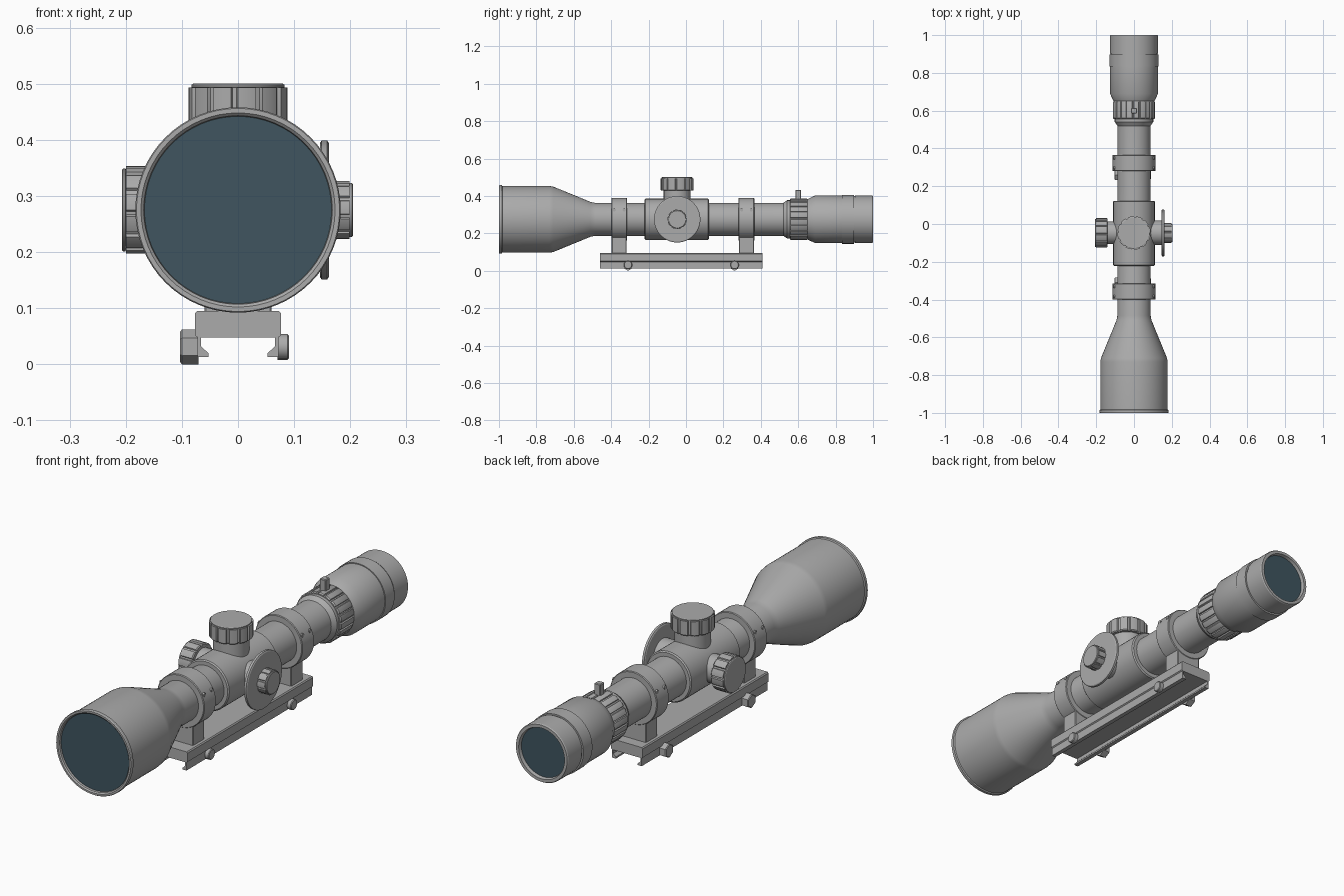
import bpy, bmesh, math
from mathutils import Matrix, Vector

cube = bpy.data.objects.get("Cube")
if cube:
    bpy.data.objects.remove(cube, do_unlink=True)

AXIS_Z = 0.275      # height of the optical axis
TURRET_Y = -0.047   # station of the adjustment knobs
RING_Y = (-0.357, 0.323)
BOLT_Y = (-0.31, 0.26)


def material(name, rgb):
    m = bpy.data.materials.new(name)
    m.use_nodes = True
    color = (*rgb, 1)
    m.diffuse_color = color
    m.node_tree.nodes["Principled BSDF"].inputs["Base Color"].default_value = color
    return m


GREY = material("grey metal", (0.41, 0.41, 0.41))
GLASS = material("dark teal glass", (0.05, 0.09, 0.115))


def finish(name, bm, mat, angle=30):
    bmesh.ops.recalc_face_normals(bm, faces=bm.faces)
    mesh = bpy.data.meshes.new(name)
    bm.to_mesh(mesh)
    bm.free()
    mesh.materials.append(mat)
    ob = bpy.data.objects.new(name, mesh)
    bpy.context.collection.objects.link(ob)
    bpy.ops.object.select_all(action='DESELECT')
    ob.select_set(True)
    bpy.context.view_layer.objects.active = ob
    bpy.ops.object.shade_smooth_by_angle(angle=math.radians(angle))
    return ob


def circle(sides):
    return [(2 * math.pi * i / sides, 1.0) for i in range(sides)]


def flutes(count, depth=0.93):
    """Outline of wide ridges parted by narrow grooves."""
    step = 2 * math.pi / count
    shape = ((0.0, 1.0), (0.36, 1.01), (0.72, 1.0), (0.78, depth), (0.94, depth))
    return [((i + f) * step, r) for i in range(count) for f, r in shape]


def lathe(name, profile, direction, origin, outline=None, mat=GREY, capped=True):
    """Sweep (distance, radius) pairs around a line through origin."""
    outline = outline or circle(48)
    bm = bmesh.new()
    turn = Vector((0, 0, 1)).rotation_difference(Vector(direction)).to_matrix().to_4x4()
    place = Matrix.Translation(origin) @ turn
    rings = [[bm.verts.new(place @ Vector((r * k * math.cos(a), r * k * math.sin(a), d)))
              for a, k in outline] for d, r in profile]
    n = len(outline)
    for low, high in zip(rings, rings[1:]):
        for i in range(n):
            j = (i + 1) % n
            bm.faces.new((low[i], low[j], high[j], high[i]))
    if capped:
        bm.faces.new(rings[0])
        bm.faces.new(rings[-1])
    return finish(name, bm, mat)


def box(name, center, size, bevel=0.003):
    bm = bmesh.new()
    bmesh.ops.create_cube(bm, size=1)
    bmesh.ops.scale(bm, vec=size, verts=bm.verts)
    bmesh.ops.translate(bm, vec=center, verts=bm.verts)
    bmesh.ops.bevel(bm, geom=bm.edges[:], offset=bevel, segments=1, affect='EDGES')
    return finish(name, bm, GREY)


BACK, UP, LEFT, RIGHT = (0, 1, 0), (0, 0, 1), (1, 0, 0), (-1, 0, 0)
axis = (0, 0, AXIS_Z)
knob_center = (0, TURRET_Y, AXIS_Z)

# Main tube: objective bell, straight tube, eyepiece
lathe("scope_body", [
    (-0.98, 0.166), (-0.995, 0.168), (-1.0, 0.173), (-1.0, 0.181), (-0.997, 0.183),
    (-0.985, 0.183), (-0.982, 0.178), (-0.73, 0.178), (-0.71, 0.175),
    (-0.51, 0.093), (-0.485, 0.088), (0.52, 0.088), (0.54, 0.102), (0.555, 0.102),
    (0.555, 0.098), (0.65, 0.098), (0.65, 0.108), (0.69, 0.127),
    (0.835, 0.127), (0.835, 0.131), (0.897, 0.131), (0.897, 0.124), (0.903, 0.124),
    (0.903, 0.127), (0.995, 0.127), (1.0, 0.124), (1.0, 0.111), (0.98, 0.106)],
    BACK, axis, circle(64), capped=False)
lathe("objective_lens", [(-0.986, 0.167), (-0.978, 0.167)], BACK, axis, circle(64), GLASS)
lathe("eyepiece_lens", [(0.978, 0.108), (0.986, 0.108)], BACK, axis, circle(64), GLASS)

# Central saddle with softened shoulders
lathe("saddle", [(-0.222, 0.088), (-0.222, 0.105), (-0.217, 0.11), (0.118, 0.11),
                 (0.123, 0.105), (0.123, 0.088)], BACK, axis)

# Zoom ring and its lever
lathe("zoom_ring", [(0.555, 0.106), (0.56, 0.11), (0.645, 0.11), (0.652, 0.106)],
      BACK, axis, flutes(20, 0.95))
box("zoom_lever", (0, 0.6, 0.405), (0.03, 0.03, 0.056))

# Elevation knob on top
lathe("elevation_neck", [(0.08, 0.072), (0.158, 0.072)], UP, knob_center)
lathe("elevation_knob", [(0.153, 0.084), (0.157, 0.088), (0.218, 0.088)],
      UP, knob_center, flutes(12))
lathe("elevation_cap", [(0.217, 0.08), (0.219, 0.083), (0.223, 0.083), (0.225, 0.08)],
      UP, knob_center)

# Windage knob on the right
lathe("windage_neck", [(0.08, 0.06), (0.145, 0.06)], RIGHT, knob_center)
lathe("windage_knob", [(0.14, 0.074), (0.144, 0.078), (0.2, 0.078)],
      RIGHT, knob_center, flutes(12))
lathe("windage_cap", [(0.199, 0.071), (0.201, 0.074), (0.205, 0.074), (0.207, 0.071)],
      RIGHT, knob_center)

# Focus wheel and knob on the left
lathe("focus_neck", [(0.08, 0.065), (0.15, 0.065)], LEFT, knob_center)
lathe("focus_wheel", [(0.146, 0.119), (0.149, 0.124), (0.159, 0.124), (0.162, 0.119)],
      LEFT, knob_center, circle(64))
lathe("focus_knob", [(0.16, 0.052), (0.199, 0.052)], LEFT, knob_center, flutes(10))
lathe("focus_cap", [(0.198, 0.048), (0.203, 0.048), (0.205, 0.046)], LEFT, knob_center)

# Mounting rings with feet and clamp screws
for place, y in zip(("front", "rear"), RING_Y):
    lathe(place + "_ring", [(-0.042, 0.086), (-0.042, 0.112), (-0.039, 0.115),
                            (0.039, 0.115), (0.042, 0.112), (0.042, 0.086)],
          BACK, (0, y, AXIS_Z))
    box(place + "_ring_foot", (0, y, 0.138), (0.12, 0.08, 0.1))
    for side, direction in (("left", LEFT), ("right", RIGHT)):
        for k, dy in enumerate((-0.026, 0.026)):
            lathe(f"{place}_{side}_ring_screw_{k + 1}", [(0.09, 0.008), (0.108, 0.008)],
                  direction, (0, y + dy, AXIS_Z + 0.05), circle(12))

# Base rail: mirrored section with inward clamp lips, extruded along the length
half = [(0.066, 0.048), (0.066, 0.032), (0.053, 0.02), (0.053, 0.013), (0.072, 0.013),
        (0.072, 0.048), (0.077, 0.052), (0.077, 0.09), (0.073, 0.095)]
section = half + [(-x, z) for x, z in reversed(half)]
bm = bmesh.new()
face = bm.faces.new([bm.verts.new((x, -0.46, z)) for x, z in section])
grown = bmesh.ops.extrude_face_region(bm, geom=[face])["geom"]
bmesh.ops.translate(bm, vec=(0, 0.87, 0),
                    verts=[v for v in grown if isinstance(v, bmesh.types.BMVert)])
finish("base_rail", bm, GREY)

# Cross bolts: round heads on the left, hex nuts on the right
for place, y in zip(("front", "rear"), BOLT_Y):
    lathe(place + "_bolt_head", [(0.07, 0.023), (0.088, 0.023), (0.091, 0.02)],
          LEFT, (0, y, 0.031), circle(16))
    lathe(place + "_bolt_nut", [(0.07, 0.031), (0.1, 0.031), (0.103, 0.027)],
          RIGHT, (0, y, 0.031), circle(6))
